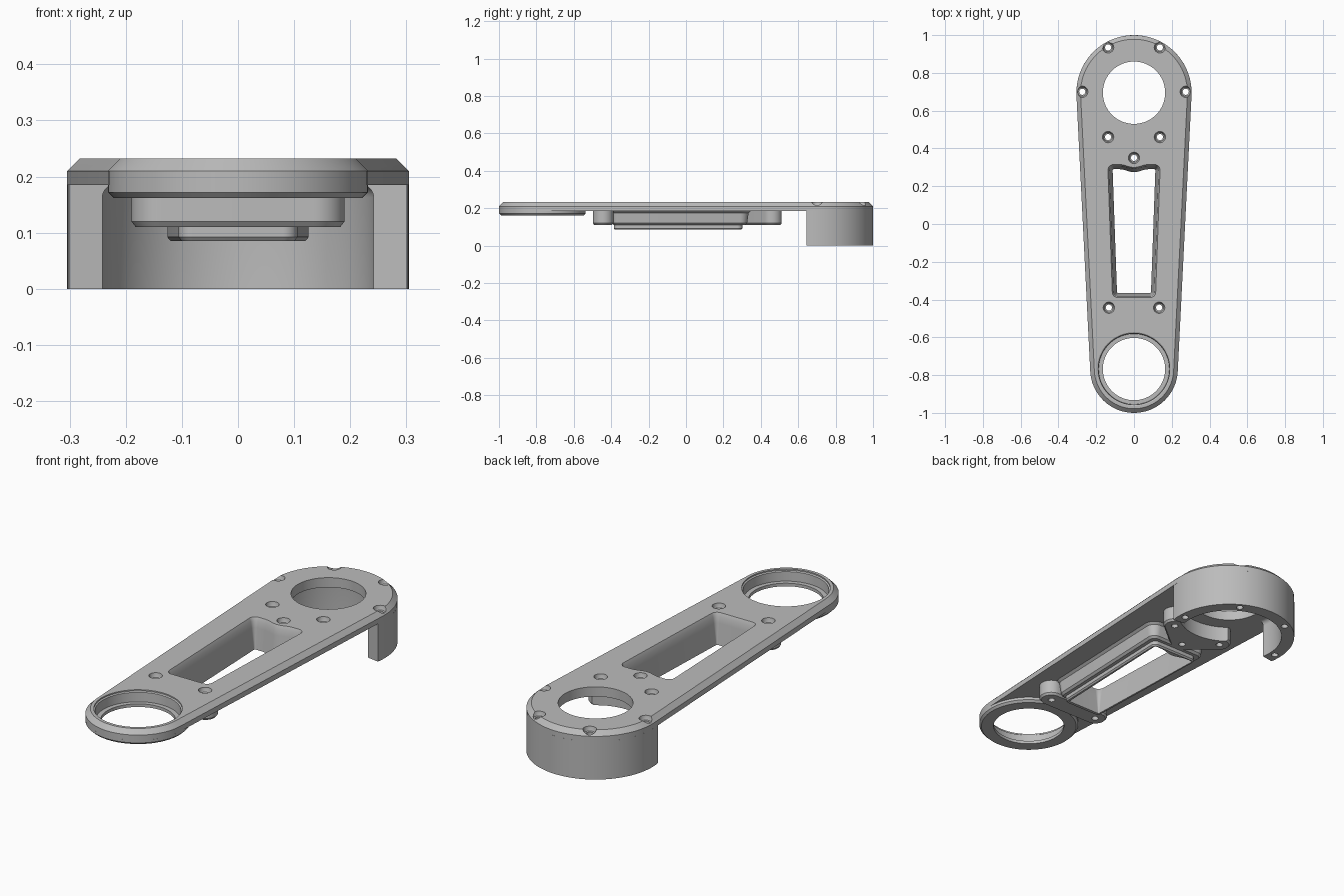
import bpy, bmesh
from math import acos, asin, atan2, cos, sin, pi, tau, hypot, radians

cube = bpy.data.objects.get("Cube")
if cube:
    bpy.data.objects.remove(cube)

grey = bpy.data.materials.new("machined grey")
grey.use_nodes = True
grey.diffuse_color = (0.5, 0.5, 0.5, 1)
grey.node_tree.nodes["Principled BSDF"].inputs["Base Color"].default_value = (0.5, 0.5, 0.5, 1)

BACK, FRONT = 0.695, -0.768          # centres of the two round ends
TOP, UNDER = 0.232, 0.185            # plate faces
ARC = 16


def outline(circles, inset=0.0):
    """Rounded outline wrapped around circles listed counter-clockwise."""
    pts, k = [], len(circles)
    if k == 1:
        x, y, r = circles[0]
        return [(x + (r - inset) * cos(tau * i / 64), y + (r - inset) * sin(tau * i / 64))
                for i in range(64)]

    def normal(a, b):
        dx, dy = b[0] - a[0], b[1] - a[1]
        return atan2(dy, dx) - acos((a[2] - b[2]) / hypot(dx, dy))

    n = 32 if k == 2 else ARC
    for i, (x, y, r) in enumerate(circles):
        start = normal(circles[i - 1], circles[i])
        sweep = (normal(circles[i], circles[(i + 1) % k]) - start) % tau
        for j in range(n + 1):
            a = start + sweep * j / n
            pts.append((x + (r - inset) * cos(a), y + (r - inset) * sin(a)))
    return pts


def finish(name, bm):
    bmesh.ops.recalc_face_normals(bm, faces=bm.faces)
    mesh = bpy.data.meshes.new(name)
    bm.to_mesh(mesh)
    bm.free()
    mesh.materials.append(grey)
    ob = bpy.data.objects.new(name, mesh)
    bpy.context.collection.objects.link(ob)
    return ob


def add_loft(bm, layers):
    """Closed solid through (outline, z) layers with equal point counts."""
    rings = [[bm.verts.new((x, y, z)) for x, y in pts] for pts, z in layers]
    for a, b in zip(rings, rings[1:]):
        for i in range(len(a)):
            j = (i + 1) % len(a)
            bm.faces.new((a[i], a[j], b[j], b[i]))
    bm.faces.new(rings[0][::-1])
    bm.faces.new(rings[-1])


def loft(name, layers):
    bm = bmesh.new()
    add_loft(bm, layers)
    return finish(name, bm)


def stack(circles, steps):
    return [(outline(circles, inset), z) for inset, z in steps]


def cut(ob, cutter):
    mod = ob.modifiers.new("cut", "BOOLEAN")
    mod.operation, mod.solver, mod.object = "DIFFERENCE", "EXACT", cutter
    bpy.context.view_layer.objects.active = ob
    bpy.ops.object.modifier_apply(modifier=mod.name)


# Main plate with chamfered top edge
ends = [(0, FRONT, 0.232), (0, BACK, 0.305)]
plate = loft("arm_plate", stack(ends, [(0, UNDER), (0, 0.21), (0.022, TOP)]))

# Thicker bearing seat under the front end
seat = loft("front_bearing_seat", stack([ends[0]], [(0.01, 0.162), (0, 0.172), (0, UNDER)]))

# Half-round skirt under the back end, filleted into the plate
profile = [(0.245, 0), (0.305, 0), (0.305, UNDER), (0.223, UNDER)]
profile += [(0.223 + 0.022 * sin(a), 0.163 + 0.022 * cos(a))
            for a in [pi / 2 * i / 6 for i in range(1, 7)]]
bm = bmesh.new()
over = asin(0.05 / 0.305)
rings = []
for i in range(49):
    a = -over + (pi + 2 * over) * i / 48
    rings.append([bm.verts.new((r * cos(a), BACK + r * sin(a), z)) for r, z in profile])
for a, b in zip(rings, rings[1:]):
    for i in range(len(profile)):
        j = (i + 1) % len(profile)
        bm.faces.new((a[i], a[j], b[j], b[i]))
bm.faces.new(rings[0])
bm.faces.new(rings[-1][::-1])
skirt = finish("back_skirt", bm)

# Frame around the window, with a thin lower rim
frame_shape = [(0.095, -0.36, 0.045), (0.118, 0.29, 0.045), (-0.118, 0.29, 0.045), (-0.095, -0.36, 0.045)]
frame = loft("window_frame", stack(frame_shape, [(0.018, 0.11), (0.008, 0.12), (0, 0.175), (-0.012, UNDER)]))
rim_shape = [(0.08, -0.36, 0.026), (0.1, 0.275, 0.026), (-0.1, 0.275, 0.026), (-0.08, -0.36, 0.026)]
rim = loft("window_rim", stack(rim_shape, [(0.006, 0.085), (0, 0.092), (0, 0.125)]))

# Screw boss webs at both ends of the frame
steps = [(0.008, 0.11), (0, 0.12), (0, UNDER)]
front_boss = loft("front_screw_bosses", stack([(0.135, -0.443, 0.055), (-0.135, -0.443, 0.055)], steps))
back_boss = loft("back_screw_bosses", stack(
    [(0, 0.35, 0.055), (0.137, 0.46, 0.053), (-0.137, 0.46, 0.053)], steps))
cavity = loft("cavity_cutter", stack([(0, BACK, 0.235)], [(0, 0), (0, 0.3)]))
cut(back_boss, cavity)
bpy.data.objects.remove(cavity)

# One cutter holding every opening
bm = bmesh.new()
add_loft(bm, stack([(0, BACK, 0.165)], [(0, -0.1), (0, 0.4)]))
add_loft(bm, stack([(0, FRONT, 0.195)],
                   [(0.03, -0.1), (0.03, 0.177), (0.008, 0.177), (0.006, 0.222), (0, 0.226), (0, 0.4)]))

window_shape = [(0.085, -0.36, 0.03), (0.108, 0.285, 0.03), (-0.108, 0.285, 0.03), (-0.085, -0.36, 0.03)]


def window(inset):
    """Tapered window outline whose back edge bows in around the middle screw."""
    pts = outline(window_shape, inset)
    bow = []
    for i in range(9):
        t = 1 - i / 4
        bow.append((0.075 * t, 0.315 - inset - 0.016 * cos(t * pi / 2) ** 2))
    k = 2 * (ARC + 1)
    return pts[:k] + bow + pts[k:]


add_loft(bm, [(window(i), z) for i, z in [(0.025, 0), (0.025, 0.085), (0.008, 0.215), (0, TOP), (0, 0.4)]])

holes = [(0, 0.35)]
for s in (-1, 1):
    holes += [(s * 0.137, 0.935), (s * 0.274, 0.7), (s * 0.137, 0.46), (s * 0.133, -0.443)]
for x, y in holes:
    add_loft(bm, stack([(x, y, 0.03)],
                       [(0.014, -0.1), (0.014, 0.21), (0.007, 0.212), (0, 0.23), (0, 0.4)]))
openings = finish("openings_cutter", bm)
openings.hide_render = True

parts = [plate, seat, skirt, frame, rim, front_boss, back_boss]
for ob in parts:
    cut(ob, openings)
bpy.data.objects.remove(openings)

bpy.ops.object.select_all(action="DESELECT")
for ob in parts:
    ob.select_set(True)
bpy.context.view_layer.objects.active = plate
bpy.ops.object.shade_smooth_by_angle(angle=radians(25))
